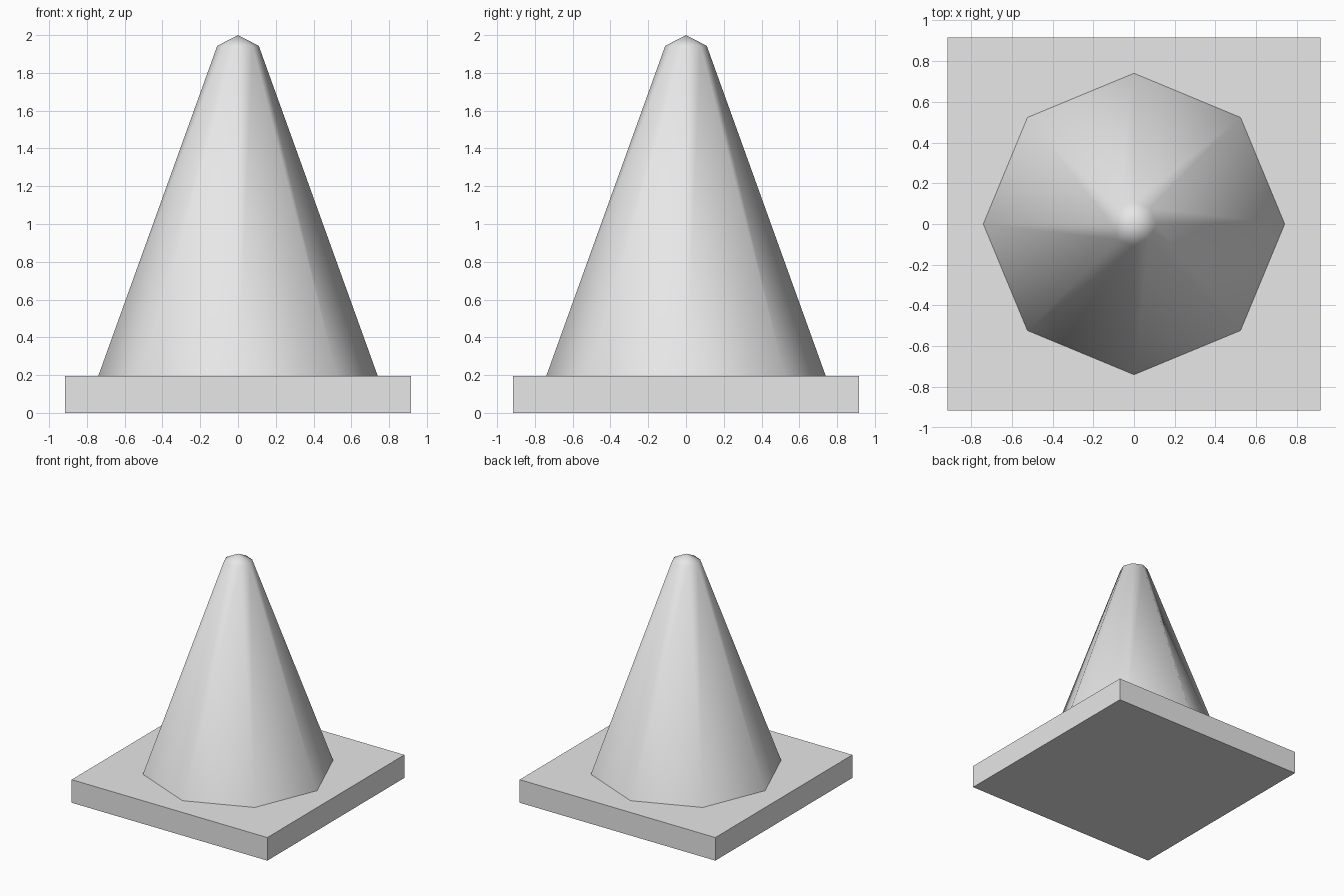
import bpy
import bmesh
from math import cos, sin, tau

cube = bpy.data.objects.get("Cube")
if cube:
    bpy.data.objects.remove(cube, do_unlink=True)

SIDES = 8
BASE_HALF = 0.915
BASE_TOP = 0.195

grey = bpy.data.materials.new("light_grey")
grey.use_nodes = True
grey.diffuse_color = (0.8, 0.8, 0.8, 1)
grey.node_tree.nodes["Principled BSDF"].inputs["Base Color"].default_value = grey.diffuse_color


def add_object(name, bm, smooth):
    bmesh.ops.recalc_face_normals(bm, faces=bm.faces)
    for face in bm.faces:
        face.smooth = smooth
    mesh = bpy.data.meshes.new(name)
    bm.to_mesh(mesh)
    bm.free()
    mesh.materials.append(grey)
    obj = bpy.data.objects.new(name, mesh)
    bpy.context.collection.objects.link(obj)
    return obj


# Square base plate
bm = bmesh.new()
bmesh.ops.create_cube(bm, size=1)
for v in bm.verts:
    v.co.x *= 2 * BASE_HALF
    v.co.y *= 2 * BASE_HALF
    v.co.z = (v.co.z + 0.5) * BASE_TOP
add_object("base_plate", bm, False)

# Eight-sided cone body with a blunt pointed tip, open where it meets the plate
bm = bmesh.new()
rings = [
    [bm.verts.new((r * cos(tau * i / SIDES), r * sin(tau * i / SIDES), z)) for i in range(SIDES)]
    for r, z in ((0.74, BASE_TOP), (0.11, 1.943))
]
apex = bm.verts.new((0, 0, 2))
low, high = rings
for i in range(SIDES):
    j = (i + 1) % SIDES
    bm.faces.new((low[i], low[j], high[j], high[i]))
    bm.faces.new((high[i], high[j], apex))
add_object("cone_body", bm, True)
